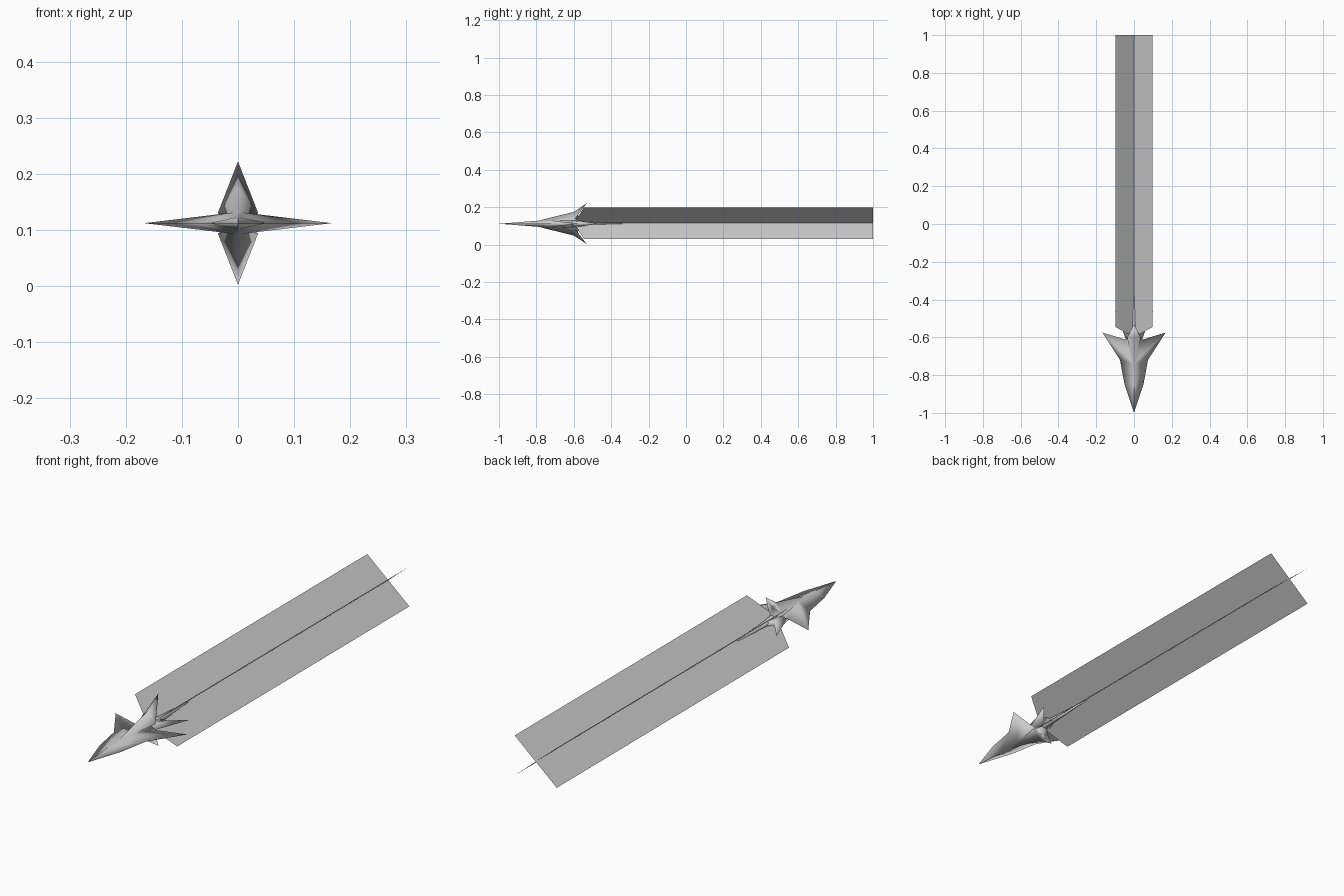
import bpy
import math
from mathutils import Vector

if "Cube" in bpy.data.objects:
    bpy.data.objects.remove(bpy.data.objects["Cube"])

AXIS_Z = 0.112

grey = bpy.data.materials.new("light_grey")
grey.diffuse_color = (0.6, 0.6, 0.6, 1)
grey.use_nodes = True
grey.node_tree.nodes["Principled BSDF"].inputs["Base Color"].default_value = grey.diffuse_color


def add_mesh(name, verts, faces, smooth=True):
    mesh = bpy.data.meshes.new(name)
    mesh.from_pydata(verts, [], faces)
    mesh.materials.append(grey)
    mesh.polygons.foreach_set("use_smooth", [smooth] * len(mesh.polygons))
    mesh.update()
    obj = bpy.data.objects.new(name, mesh)
    bpy.context.collection.objects.link(obj)
    return obj


def vane(name, angle, outline, ridge):
    """Blade with a sharp outline (radius, y) swelling to a ridge (radius, y, half thickness)."""
    out = Vector((math.cos(angle), 0, math.sin(angle)))
    side = Vector((-math.sin(angle), 0, math.cos(angle)))
    base = Vector((0, 0, AXIS_Z))
    n, m = len(outline), len(ridge)
    verts = [base + out * r + Vector((0, y, 0)) for r, y in outline]
    for s in (1, -1):
        verts += [base + out * r + side * (s * t) + Vector((0, y, 0)) for r, y, t in ridge]
    faces = []
    for k, start in enumerate((n, n + m)):
        # Strip between the outline and the ridge, matched along the length
        i = j = 0
        while i < n - 1 or j < m - 1:
            step_outline = j == m - 1 or (i < n - 1 and (i + 1) / n <= (j + 1) / m)
            if step_outline:
                f = (i, i + 1, start + j)
                i += 1
            else:
                f = (i, start + j + 1, start + j)
                j += 1
            faces.append(f if k == 0 else f[::-1])
    add_mesh(name, verts, faces)


# Broad side wings that run into the pointed nose
wing = [(0, -1), (0.05, -0.85), (0.074, -0.72), (0.167, -0.575), (0.045, -0.612), (0, -0.57)]
wing_ridge = [(0, -0.86, 0.011), (0, -0.74, 0.02), (0.01, -0.62, 0.019)]
for name, angle in (("right_wing", 0), ("left_wing", math.pi)):
    vane(name, angle, wing, wing_ridge)

# Upper and lower fins
fin = [(0.012, -0.8), (0.024, -0.76), (0.063, -0.6), (0.11, -0.53), (0.05, -0.58), (0, -0.56)]
fin_ridge = [(0.018, -0.6, 0.036)]
for name, angle in (("upper_fin", math.pi / 2), ("lower_fin", -math.pi / 2)):
    vane(name, angle, fin, fin_ridge)

# Small rear barbs behind the wings
barb = [(0, -0.7), (0.045, -0.605), (0.1, -0.46), (0.04, -0.53), (0, -0.5)]
barb_ridge = [(0.02, -0.57, 0.015)]
for name, angle in (("right_barb", 0), ("left_barb", math.pi)):
    vane(name, angle, barb, barb_ridge)

# Tapering tail spike: diamond sections (y, half width, half height)
sections = [(-0.66, 0.01, 0.01), (-0.6, 0.033, 0.025), (-0.52, 0.019, 0.013), (-0.3, 0.0005, 0.0005)]
verts = []
for y, w, h in sections:
    verts += [(w, y, AXIS_Z), (0, y, AXIS_Z + h), (-w, y, AXIS_Z), (0, y, AXIS_Z - h)]
faces = [(0, 1, 2, 3), (15, 14, 13, 12)]
for s in range(len(sections) - 1):
    for k in range(4):
        a, b = 4 * s + k, 4 * s + (k + 1) % 4
        faces.append((a, a + 4, b + 4, b))
add_mesh("tail_spike", verts, faces)

# Trail: two crossed diagonal sheets with a pointed front edge
for name, s in (("trail_sheet_rising", 1), ("trail_sheet_falling", -1)):
    profile = [(-1, -0.545), (0, -0.6), (1, -0.545), (1, 1), (0, 1), (-1, 1)]
    verts = [(0.098 * r, y, 0.115 + s * 0.084 * r) for r, y in profile]
    add_mesh(name, verts, [(0, 1, 4, 5), (1, 2, 3, 4)], smooth=False)
